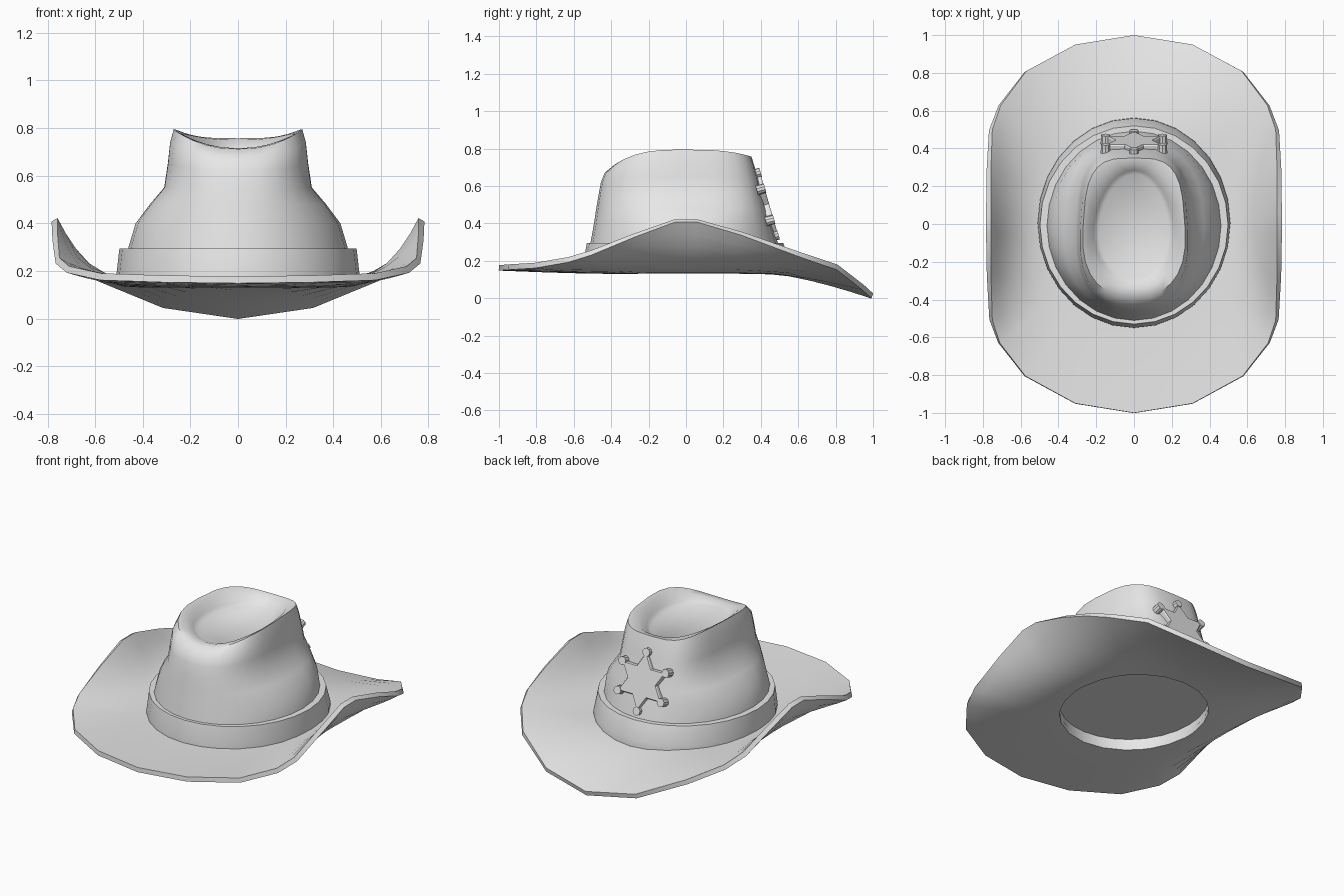
import bpy, bmesh, math
from mathutils import Vector, Matrix

cube = bpy.data.objects.get("Cube")
if cube:
    bpy.data.objects.remove(cube, do_unlink=True)

felt = bpy.data.materials.new("light_grey")
felt.use_nodes = True
felt.diffuse_color = (0.8, 0.8, 0.8, 1)
felt.node_tree.nodes["Principled BSDF"].inputs["Base Color"].default_value = (0.8, 0.8, 0.8, 1)


def finish(name, bm, angle=40, thickness=0):
    mesh = bpy.data.meshes.new(name)
    bm.to_mesh(mesh)
    bm.free()
    mesh.materials.append(felt)
    obj = bpy.data.objects.new(name, mesh)
    bpy.context.collection.objects.link(obj)
    bpy.ops.object.select_all(action='DESELECT')
    obj.select_set(True)
    bpy.context.view_layer.objects.active = obj
    if thickness:
        solid = obj.modifiers.new("thickness", 'SOLIDIFY')
        solid.thickness = thickness
        solid.offset = -1
        bpy.ops.object.modifier_apply(modifier=solid.name)
    bpy.ops.object.shade_smooth_by_angle(angle=math.radians(angle))


def loft(name, rings, first=False, last=False, angle=40, thickness=0):
    """Skin a list of closed rings, optionally capping the ends."""
    bm = bmesh.new()
    rows = [[bm.verts.new(p) for p in ring] for ring in rings]
    n = len(rows[0])
    for a, b in zip(rows, rows[1:]):
        for i in range(n):
            j = (i + 1) % n
            bm.faces.new((a[i], a[j], b[j], b[i]))
    if first:
        bm.faces.new(rows[0][::-1])
    if last:
        bm.faces.new(rows[-1])
    finish(name, bm, angle, thickness)


def spow(v, e):
    return math.copysign(abs(v) ** e, v)


def oval(rx, front, back, z_side, z_front=None, z_back=None,
         n=2.0, n_back=2.0, taper=0.0, segs=28):
    """Superellipse ring with its own front and back reach, heights and squareness."""
    z_front = z_side if z_front is None else z_front
    z_back = z_side if z_back is None else z_back
    cy, ry = (front + back) / 2, (back - front) / 2
    ring = []
    for i in range(segs):
        a = 2 * math.pi * i / segs
        behind = i < segs / 2
        e = 2 / (n_back if behind else n)
        c, s = spow(math.cos(a), e), spow(math.sin(a), e)
        z_end = z_back if behind else z_front
        ring.append(Vector((rx * c * (1 - taper * s), cy + ry * s,
                            z_side + (z_end - z_side) * abs(s) ** 3)))
    return ring


# Brim: half outline (x, y, z) from back to front, mirrored to the other side
half = [(0, 1, .026), (.31, .95, .072), (.57, .81, .18), (.705, .63, .24),
        (.75, .5, .285), (.757, .3, .355), (.758, .06, .422), (.758, -.06, .422),
        (.757, -.28, .345), (.75, -.51, .255), (.71, -.63, .22),
        (.575, -.805, .19), (.31, -.95, .181), (0, -1, .177)]
outline = [Vector(p) for p in half[::-1]]
outline += [Vector((-x, y, z)) for x, y, z in half[1:-1]]
hole_x, hole_y = 0.41, 0.445
rings = []
for f in (1, .9, .78, .62, .42, .2, 0):
    ring = []
    for p in outline:
        a = math.atan2(p.y, p.x)
        start = Vector((hole_x * math.cos(a), hole_y * math.sin(a), .16))
        q = start.lerp(p, f)
        curl = 1.4 + 1.3 * math.cos(a) ** 2
        q.z = start.z + (p.z - start.z) * f ** curl
        ring.append(q)
    rings.append(ring)
loft("brim", rings, angle=40, thickness=0.029)

# Lining: the shallow recess under the crown
loft("lining", [oval(hole_x, -hole_y, hole_y, .20), oval(hole_x, -hole_y, hole_y, .155)], first=True)

# Hat band
loft("hat_band", [oval(.51, -.55, .562, .145), oval(.51, -.55, .56, .19),
                  oval(.498, -.53, .52, .295), oval(.45, -.49, .47, .295)])

# Crown: flared foot, dented sides, square back, pinched rim and sunken top
loft("crown", [
    oval(.47, -.52, .51, .21),
    oval(.46, -.51, .49, .30),
    oval(.43, -.492, .455, .40, n_back=2.3),
    oval(.37, -.48, .43, .48, n=2.2, n_back=2.7, taper=.03),
    oval(.31, -.468, .408, .55, n=2.4, n_back=3.2, taper=.05),
    oval(.295, -.455, .385, .65, .62, .64, n=2.4, n_back=3.4, taper=.06),
    oval(.285, -.435, .365, .74, .67, .71, n=2.4, n_back=3.5, taper=.07),
    oval(.27, -.385, .35, .795, .712, .757, n=2.4, n_back=3.5, taper=.08),
    oval(.24, -.34, .315, .775, .715, .75, n=2.2, n_back=2.6, taper=.1),
    oval(.21, -.305, .285, .725, .705, .72, taper=.12),
    oval(.185, -.28, .265, .7, .698, .702, taper=.15),
], last=True, angle=50)

# Badge: six-pointed star with a round stud on each tip, leaning on the crown's back
tilt = math.radians(16)
place = Matrix.Translation((0, .425, .5)) @ Matrix.Rotation(-math.pi / 2 + tilt, 4, 'X')


def star_ring(z, scale=1.0):
    return [place @ Vector((r * scale * math.cos(a), r * scale * math.sin(a), z))
            for i in range(12)
            for a, r in [(math.pi / 6 * i + math.pi / 6, .1 if i % 2 else .175)]]


loft("badge_star", [star_ring(-.03), star_ring(.013), star_ring(.02, .95)], True, True, 25)

bm = bmesh.new()
for i in range(6):
    a = math.pi / 3 * i + math.pi / 6
    spot = place @ Matrix.Translation((.174 * math.cos(a), .174 * math.sin(a), 0))
    bmesh.ops.create_cone(bm, cap_ends=True, segments=10, radius1=.027, radius2=.025,
                          depth=.046, matrix=spot)
finish("badge_studs", bm, 35)
